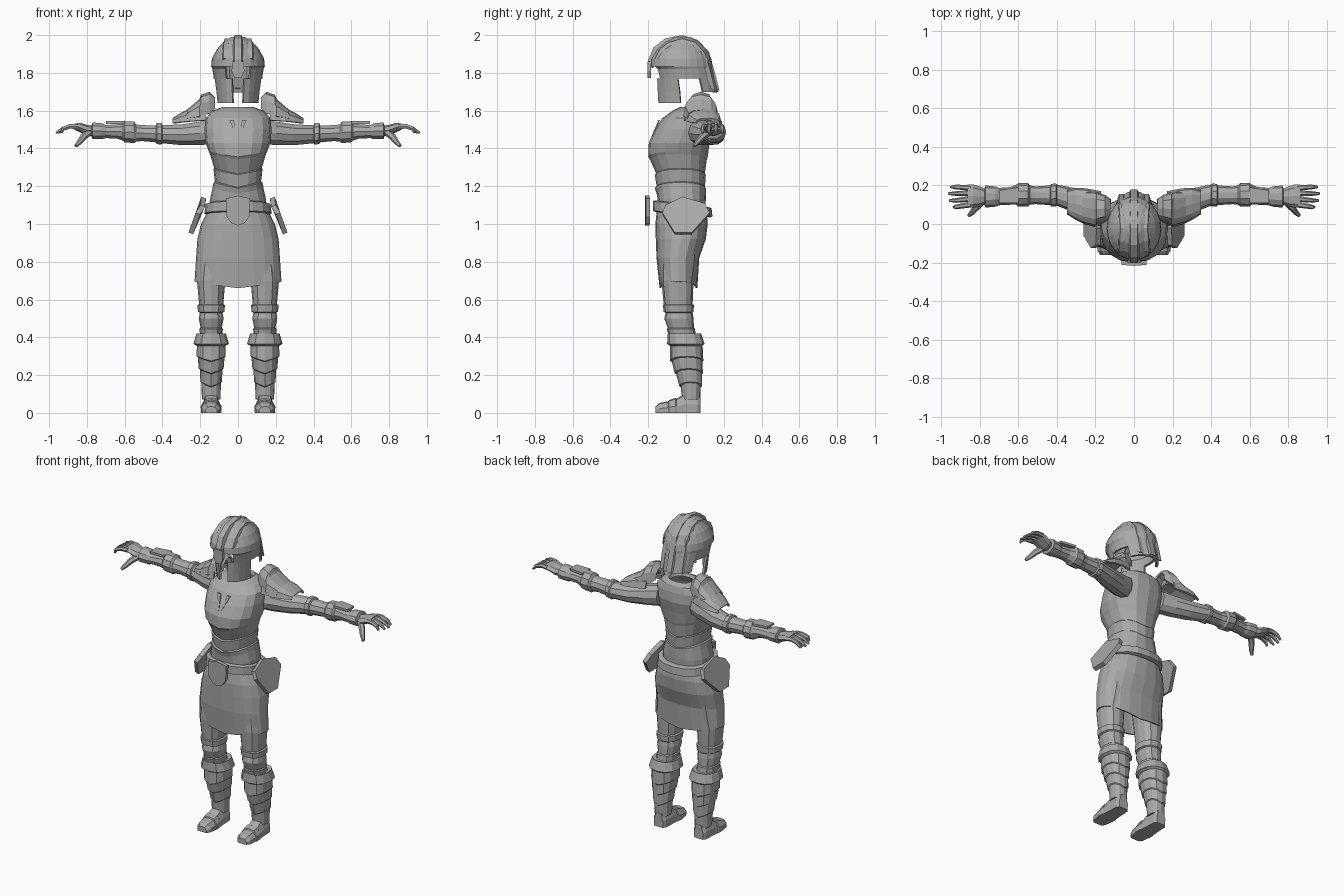
import bpy, bmesh, math
from mathutils import Vector

steel = bpy.data.materials.new("plain_grey")
steel.diffuse_color = (0.4, 0.4, 0.4, 1)


def make(name, rings, caps=(True, True), closed=True, mirror=False, thick=0.0, drop=None):
    """Skin a list of point rings into a flat shaded object."""
    bm = bmesh.new()
    vs = [[bm.verts.new(p) for p in r] for r in rings]
    n = len(rings[0])
    for a, b in zip(vs, vs[1:]):
        for i in range(n if closed else n - 1):
            j = (i + 1) % n
            bm.faces.new((a[i], a[j], b[j], b[i]))
    if closed and caps[0]:
        bm.faces.new(vs[0])
    if closed and caps[1]:
        bm.faces.new(vs[-1])
    bmesh.ops.recalc_face_normals(bm, faces=bm.faces)
    if drop:
        gone = [f for f in bm.faces if drop(f.calc_center_median())]
        bmesh.ops.delete(bm, geom=gone, context='FACES')
    me = bpy.data.meshes.new(name)
    bm.to_mesh(me)
    bm.free()
    me.materials.append(steel)
    ob = bpy.data.objects.new(name, me)
    bpy.context.collection.objects.link(ob)
    if thick:
        m = ob.modifiers.new("thickness", 'SOLIDIFY')
        m.thickness = thick
    if mirror:
        m = ob.modifiers.new("mirror", 'MIRROR')
        m.use_mirror_merge = False
    return ob


def spow(v, p):
    return math.copysign(abs(v) ** p, v)


def flat(z, hx, yf, yb, cx=0.0, n=16, p=0.85, dip=0.0, tilt=0.0):
    """Horizontal ring; dip lowers front and back centre, tilt lowers the back."""
    pts = []
    for i in range(n):
        a = 2 * math.pi * i / n
        s, c = spow(math.sin(a), p), spow(-math.cos(a), p)
        pts.append(Vector((cx + hx * s, (yf + yb) / 2 + (yb - yf) / 2 * c,
                           z - dip * (1 - abs(math.sin(a))) - tilt * (1 + c) / 2)))
    return pts


def cross(x, y0, y1, z0, z1, n=10):
    """Upright ring across the arm direction."""
    return [Vector((x, (y0 + y1) / 2 + (y1 - y0) / 2 * math.cos(2 * math.pi * i / n),
                    (z0 + z1) / 2 + (z1 - z0) / 2 * math.sin(2 * math.pi * i / n))) for i in range(n)]


def tube(name, path, radii, n=6, **kw):
    rings = []
    for i, p in enumerate(path):
        p = Vector(p)
        d = (Vector(path[min(i + 1, len(path) - 1)]) - Vector(path[max(i - 1, 0)])).normalized()
        u = d.cross(Vector((0, 0, 1))).normalized()
        v = u.cross(d)
        rings.append([p + radii[i] * (u * math.cos(2 * math.pi * k / n) + v * math.sin(2 * math.pi * k / n))
                      for k in range(n)])
    return make(name, rings, **kw)


def plate(name, outline, depth, **kw):
    """Flat outline pushed along a depth vector."""
    a = [Vector(p) for p in outline]
    return make(name, [a, [p + Vector(depth) for p in a]], **kw)


# Torso with chevron steps and an open neck
make("torso", [
    flat(1.03, .15, -.145, .10), flat(1.13, .148, -.15, .105),
    flat(1.19, .135, -.155, .105, dip=.03), flat(1.22, .13, -.165, .105, dip=.03),
    flat(1.225, .122, -.155, .10, dip=.03), flat(1.29, .13, -.165, .105, dip=.03),
    flat(1.295, .126, -.157, .10, dip=.03), flat(1.37, .148, -.19, .11, dip=.03),
    flat(1.385, .155, -.20, .115, dip=.03), flat(1.43, .172, -.197, .125), flat(1.50, .178, -.165, .14),
    flat(1.56, .172, -.125, .135), flat(1.60, .135, -.07, .125), flat(1.62, .08, -.03, .105),
    flat(1.60, .07, -.02, .095)], caps=(True, False))

# Collar ornament
for nm, sx in (("left_collar_mark", 1), ("right_collar_mark", -1)):
    plate(nm, [(sx * .008, -.184, 1.46), (sx * .045, -.146, 1.55), (sx * .022, -.146, 1.55)], (0, .008, 0))

# Skirt
make("skirt", [flat(1.07, .16, -.155, .11, n=20), flat(1.0, .195, -.162, .115, n=20),
               flat(.92, .215, -.16, .105, n=20), flat(.82, .222, -.156, .07, n=20),
               flat(.695, .23, -.14, .06, n=20, dip=.035)], caps=(False, False), thick=.008)

# Belt, buckle and hip plates
make("belt", [flat(1.065, .165, -.165, .125, tilt=.03), flat(1.07, .178, -.176, .14, tilt=.03),
              flat(1.12, .172, -.175, .135, tilt=.035), flat(1.125, .155, -.16, .115, tilt=.035)])
plate("buckle", [(-.065, -.19, 1.135), (0, -.195, 1.15), (.065, -.19, 1.135),
                 (.06, -.19, 1.04), (.035, -.19, 1.005), (0, -.195, .992),
                 (-.035, -.19, 1.005), (-.06, -.19, 1.04)], (0, -.022, 0))
plate("hip_plate", [(.175, -.11, 1.09), (.17, -.02, 1.135), (.172, .10, 1.10), (.195, .125, 1.05),
                    (.238, .03, .945), (.238, -.06, .945), (.2, -.125, 1.05)], (.024, 0, .01), mirror=True)

# Thighs and knees
C = .142
make("thigh_and_knee", [flat(.95, .085, -.13, .07, .11, 12), flat(.70, .075, -.13, .04, C, 12),
     flat(.575, .064, -.118, .035, C, 12), flat(.57, .073, -.122, .042, C, 12),
     flat(.535, .07, -.118, .04, C, 12), flat(.53, .06, -.108, .035, C, 12),
     flat(.50, .066, -.115, .04, C, 12), flat(.45, .056, -.097, .042, C, 12),
     flat(.445, .062, -.102, .048, C, 12), flat(.42, .06, -.095, .05, C, 12),
     flat(.38, .06, -.08, .07, C, 12)], mirror=True)

# Shin guards with a flared cuff and stepped plates
make("shin_guard", [flat(.415, .066, -.085, .07, C, 12), flat(.42, .078, -.097, .08, C, 12),
     flat(.365, .094, -.10, .098, C, 12), flat(.355, .076, -.085, .088, C, 12),
     flat(.30, .077, -.085, .092, C, 12, dip=.025), flat(.295, .071, -.075, .088, C, 12, dip=.025),
     flat(.235, .066, -.06, .089, C, 12, dip=.025), flat(.23, .06, -.052, .084, C, 12, dip=.025),
     flat(.165, .057, -.035, .084, C, 12, dip=.025), flat(.16, .052, -.028, .078, C, 12, dip=.025),
     flat(.07, .049, -.02, .075, C, 12)], mirror=True)


# Feet, lofted heel to toe
def sole(y, hx, h):
    w = [(-1, 0), (-1.05, .45), (-.65, .92), (0, 1), (.65, .92), (1.05, .45), (1, 0)]
    return [Vector((C + hx * a, y, h * b)) for a, b in w]


make("foot", [sole(.076, .03, .09), sole(.06, .042, .1), sole(-.01, .045, .1), sole(-.05, .049, .075),
              sole(-.055, .052, .079), sole(-.09, .053, .068), sole(-.094, .05, .062),
              sole(-.14, .045, .052), sole(-.162, .03, .034)], mirror=True)

# Arms with elbow and wrist cuffs
make("arm", [cross(.12, 0, .13, 1.42, 1.56), cross(.2, .02, .155, 1.415, 1.545),
     cross(.3, .055, .185, 1.415, 1.53), cross(.4, .095, .205, 1.425, 1.525),
     cross(.405, .09, .21, 1.418, 1.537), cross(.43, .09, .208, 1.42, 1.537),
     cross(.435, .098, .2, 1.43, 1.525), cross(.51, .103, .195, 1.437, 1.525),
     cross(.54, .1, .2, 1.433, 1.53), cross(.55, .092, .212, 1.425, 1.545),
     cross(.6, .09, .213, 1.43, 1.547), cross(.61, .1, .205, 1.44, 1.535),
     cross(.64, .1, .192, 1.45, 1.53), cross(.7, .097, .187, 1.453, 1.525),
     cross(.72, .09, .195, 1.447, 1.535), cross(.77, .085, .2, 1.447, 1.54),
     cross(.775, .1, .185, 1.46, 1.525)], mirror=True)
plate("wrist_plate", [(.6, .11, 1.53), (.6, .19, 1.53), (.7, .175, 1.53), (.7, .11, 1.53)],
      (0, 0, .014), mirror=True)

# Hands
make("palm", [cross(.77, .105, .18, 1.465, 1.52, 8), cross(.8, .09, .195, 1.468, 1.525, 8),
              cross(.835, .085, .205, 1.485, 1.535, 8), cross(.865, .088, .205, 1.498, 1.532, 8)], mirror=True)
for i, (y0, y1, tip) in enumerate([(.1, .088, .935), (.13, .122, .957), (.16, .158, .963), (.188, .192, .95)]):
    tube("finger_%d" % (i + 1), [(.85, y0, 1.515), (.89, (y0 + y1) / 2, 1.517),
         (.925, y1, 1.505), (tip, y1, 1.482)], [.015, .0135, .012, .007], mirror=True)
tube("thumb", [(.79, .115, 1.485), (.82, .085, 1.46), (.84, .06, 1.433), (.858, .043, 1.413)],
     [.02, .018, .014, .009], mirror=True)


# Shoulder guards: arched overlapping plates
def arch(x, y0, y1, zb, zt, n=7):
    return [Vector((x, (y0 + y1) / 2 - (y1 - y0) / 2 * spow(math.cos(math.pi * i / (n - 1)), .8),
                    zb + (zt - zb) * math.sin(math.pi * i / (n - 1)) ** .8)) for i in range(n)]


make("upper_shoulder_guard", [arch(.122, .03, .13, 1.61, 1.67), arch(.15, .01, .15, 1.585, 1.7),
     arch(.195, -.01, .165, 1.575, 1.685), arch(.205, -.015, .172, 1.57, 1.66),
     arch(.27, .005, .17, 1.56, 1.605)], closed=False, mirror=True, thick=.012)
make("lower_shoulder_guard", [arch(.17, -.01, .17, 1.55, 1.625), arch(.25, -.005, .185, 1.545, 1.615),
     arch(.3, .02, .188, 1.54, 1.59), arch(.347, .05, .175, 1.535, 1.56)],
     closed=False, mirror=True, thick=.012)


# Helmet shell with face opening, side cut-outs and neck guard
def opening(c):
    face = c.y < -.1 and c.z < 1.83 and (abs(c.x) < .03 or (c.z > 1.77 and abs(c.x) < .07))
    side = -.045 < c.y < .09 and c.z < 1.77
    return face or side or (c.y > .05 and c.z < 1.7)


H = [(1.64, .112, -.152, .18), (1.70, .118, -.155, .172), (1.77, .128, -.158, .152),
     (1.82, .135, -.17, .142), (1.835, .142, -.188, .142), (1.875, .138, -.185, .134),
     (1.925, .112, -.155, .11), (1.965, .076, -.11, .07), (1.99, .035, -.06, .02)]
make("helmet", [flat(*h, n=24, p=1) for h in H], caps=(False, True), thick=.014, drop=opening)


# Helmet crest, side ribs and nose guard
def rib(name, path, x, w, mirror=False):
    rings = []
    for y, z, k in path:
        o = Vector((0, y, z))
        i = o.lerp(Vector((0, -.02, 1.8)), .15)
        cx = x * k
        rings.append([Vector((cx - w * k, i.y, i.z)), Vector((cx - w * .6 * k, o.y, o.z)),
                      Vector((cx + w * .6 * k, o.y, o.z)), Vector((cx + w * k, i.y, i.z))])
    make(name, rings, mirror=mirror)


rib("helmet_crest", [(-.198, 1.83, .8), (-.2, 1.87, 1), (-.172, 1.935, 1), (-.11, 1.982, 1), (-.02, 2.0, 1),
                     (.06, 1.975, 1), (.12, 1.915, 1), (.15, 1.81, 1), (.178, 1.705, 1)], 0, .03)
rib("helmet_side_rib", [(-.165, 1.875, 1), (-.14, 1.925, 1), (-.09, 1.963, .95), (-.02, 1.982, .9),
                        (.05, 1.962, .95), (.1, 1.905, 1), (.13, 1.81, 1), (.155, 1.705, 1)], .066, .02, True)
plate("nose_guard", [(-.03, -.185, 1.86), (.03, -.185, 1.86), (.034, -.185, 1.81),
                     (.018, -.185, 1.772), (-.018, -.185, 1.772), (-.034, -.185, 1.81)], (0, -.018, 0))
